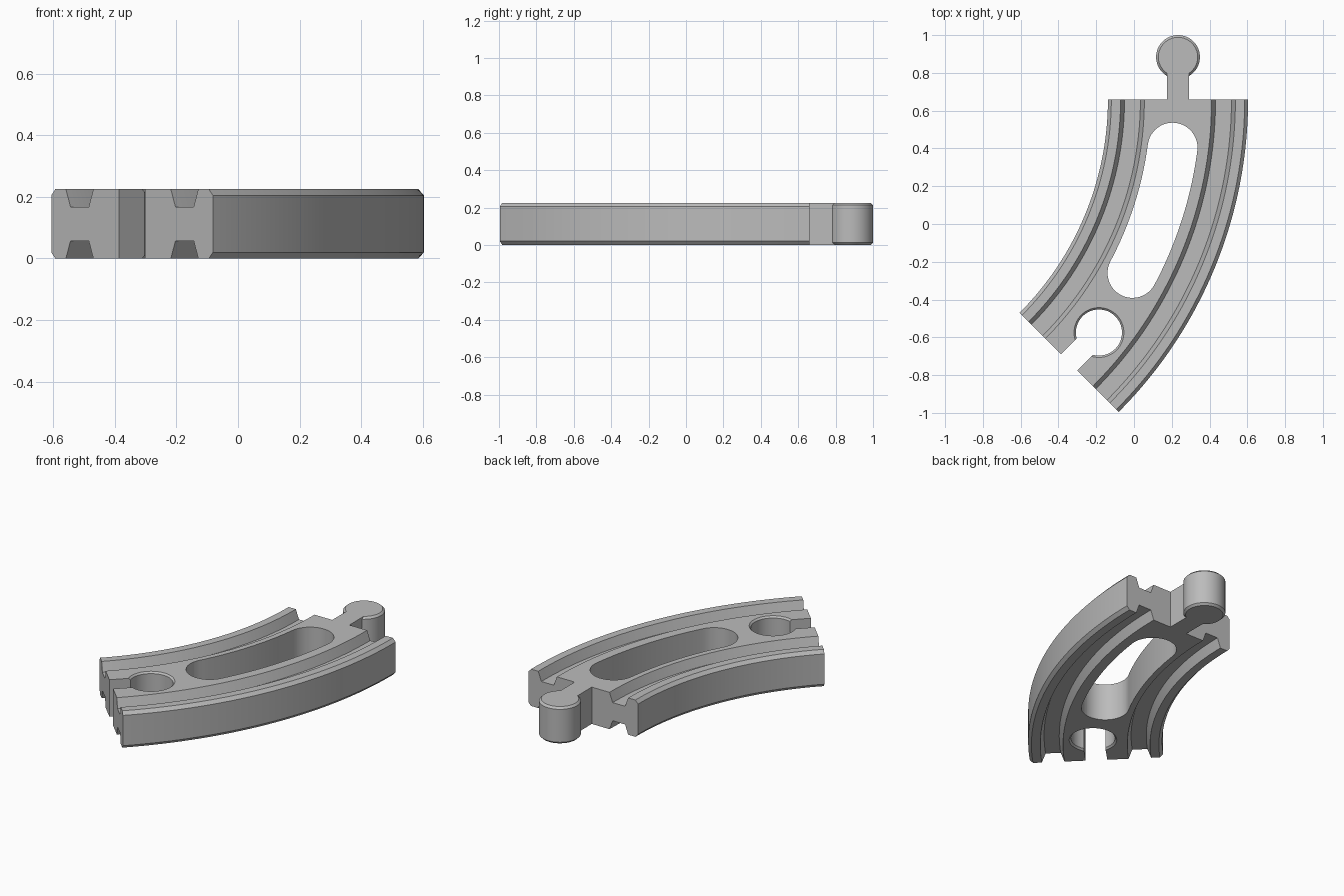
import bpy, bmesh, math
from mathutils import Vector

if "Cube" in bpy.data.objects:
    bpy.data.objects.remove(bpy.data.objects["Cube"])

CX, CY, R = -1.737, 0.66, 1.97      # bend centre and centreline radius
HALF, H = 0.371, 0.225              # half width and height of the track
BEND = math.radians(45)

wood = bpy.data.materials.new("grey")
wood.diffuse_color = (0.5, 0.5, 0.5, 1)
wood.use_nodes = True
wood.node_tree.nodes["Principled BSDF"].inputs["Base Color"].default_value = wood.diffuse_color


def polar(r, a):
    """Point at radius r, turned clockwise by a from the straight end."""
    return Vector((CX + r * math.cos(a), CY - r * math.sin(a)))


def make(name, bm):
    bmesh.ops.recalc_face_normals(bm, faces=bm.faces)
    mesh = bpy.data.meshes.new(name)
    bm.to_mesh(mesh)
    bm.free()
    mesh.materials.append(wood)
    ob = bpy.data.objects.new(name, mesh)
    bpy.context.collection.objects.link(ob)
    return ob


def skin(name, rings):
    """Join rings of points with quads and cap both ends."""
    bm = bmesh.new()
    loops = [[bm.verts.new(p) for p in ring] for ring in rings]
    n = len(loops[0])
    for a, b in zip(loops, loops[1:]):
        for i in range(n):
            bm.faces.new((a[i], a[(i + 1) % n], b[(i + 1) % n], b[i]))
    bm.faces.new(loops[0])
    bm.faces.new(loops[-1])
    return make(name, bm)


def prism(name, pts, z0, z1):
    return skin(name, [[(p[0], p[1], z) for p in pts] for z in (z0, z1)])


def lathe(name, centre, profile, n=64):
    return skin(name, [[(centre[0] + r * math.cos(2 * math.pi * i / n),
                         centre[1] + r * math.sin(2 * math.pi * i / n), z)
                        for i in range(n)] for r, z in profile])


def combine(target, other, operation):
    mod = target.modifiers.new("combine", 'BOOLEAN')
    mod.operation, mod.solver, mod.object = operation, 'EXACT', other
    bpy.context.view_layer.objects.active = target
    bpy.ops.object.modifier_apply(modifier=mod.name)
    bpy.data.objects.remove(other)


# Track body: chamfered profile with two wheel grooves above and below
quarter = [(HALF, H - 0.02), (HALF - 0.018, H), (0.304, H), (0.283, H - 0.057),
           (0.199, H - 0.057), (0.178, H)]
top = quarter + [(-x, z) for x, z in reversed(quarter)]
section = top + [(x, H - z) for x, z in reversed(top)]
STEPS = 48
rings = []
for k in range(STEPS + 1):
    a = BEND * k / STEPS
    rings.append([(*polar(R + x, a), z) for x, z in section])
track = skin("curved_track", rings)

# Long rounded window following the bend
a0, a1, w = math.radians(7.5), math.radians(28), 0.132
RS = R - 0.012
outline = [polar(RS + w, a0 + (a1 - a0) * i / 24) for i in range(25)]
for i in range(1, 24):                       # lower round end
    t = a1 + math.pi * i / 24
    outline.append(polar(RS, a1) + w * Vector((math.cos(t), -math.sin(t))))
outline += [polar(RS - w, a1 + (a0 - a1) * i / 24) for i in range(25)]
for i in range(1, 24):                       # upper round end
    t = a0 + math.pi + math.pi * i / 24
    outline.append(polar(RS, a0) + w * Vector((math.cos(t), -math.sin(t))))
combine(track, prism("window_cutter", outline, -0.1, H + 0.1), 'DIFFERENCE')

# Socket: chamfered round hole and the channel leading out of the end
along = Vector((-math.sin(BEND), -math.cos(BEND)))
across = Vector((math.cos(BEND), -math.sin(BEND)))
end = polar(R, BEND)
hole = end - along * 0.224
combine(track, lathe("socket_cutter", hole, [
    (0.162, -0.03), (0.122, 0.01), (0.122, H - 0.01), (0.162, H + 0.03)]), 'DIFFERENCE')
channel = [hole - across * 0.06, hole + across * 0.06,
           end + along * 0.1 + across * 0.06, end + along * 0.1 - across * 0.06]
combine(track, prism("channel_cutter", channel, -0.1, H + 0.1), 'DIFFERENCE')

# Connector: neck and chamfered round peg
px, py = CX + R, 0.884
neck = [(px - 0.058, 0.6), (px + 0.058, 0.6), (px + 0.058, py), (px - 0.058, py)]
combine(track, prism("neck", neck, 0, H), 'UNION')
combine(track, lathe("peg", (px, py), [
    (0.104, 0), (0.116, 0.012), (0.116, H - 0.012), (0.104, H)]), 'UNION')

# Smooth the curved walls, keep the edges crisp
track.select_set(True)
bpy.context.view_layer.objects.active = track
bpy.ops.object.shade_smooth_by_angle(angle=math.radians(25))
